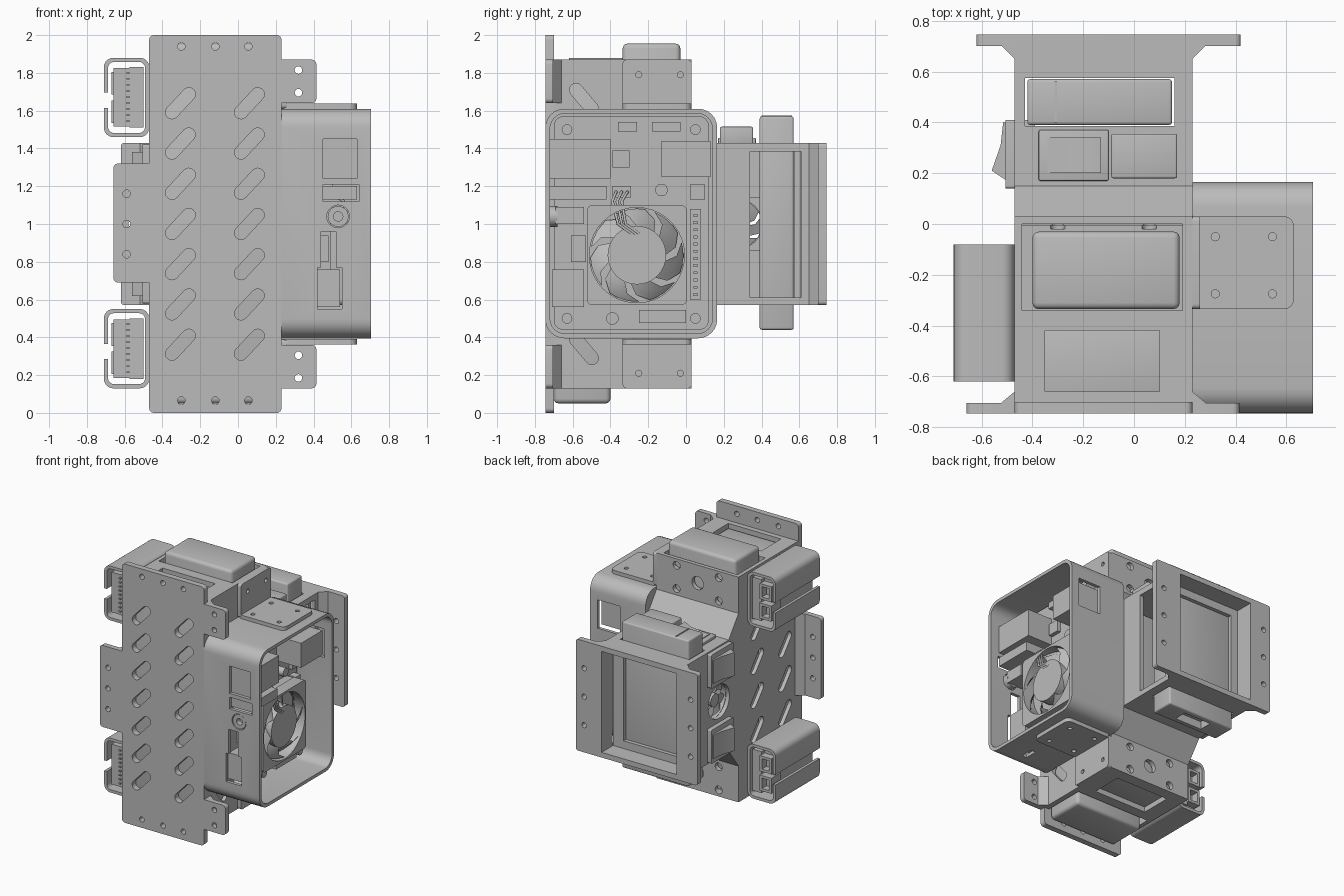
import bpy, bmesh
from math import sin, cos, pi, radians
from mathutils import Vector

cube = bpy.data.objects.get("Cube")
if cube:
    bpy.data.objects.remove(cube, do_unlink=True)

grey = bpy.data.materials.new("plain grey")
grey.use_nodes = True
grey.diffuse_color = (.5, .5, .5, 1)
grey.node_tree.nodes["Principled BSDF"].inputs["Base Color"].default_value = (.5, .5, .5, 1)
parts = []


# Outlines in a plane
def disc(a, b, r, n=24):
    return [(a + r * cos(2 * pi * i / n), b + r * sin(2 * pi * i / n)) for i in range(n)]


def rect(a0, b0, a1, b1, r=0, n=6):
    if not r:
        return [(a0, b0), (a1, b0), (a1, b1), (a0, b1)]
    corners = [(a1 - r, b1 - r), (a0 + r, b1 - r), (a0 + r, b0 + r), (a1 - r, b0 + r)]
    return [(a + r * cos((k + i / n) * pi / 2), b + r * sin((k + i / n) * pi / 2))
            for k, (a, b) in enumerate(corners) for i in range(n + 1)]


def slot(a, b, length, r, angle, n=8):
    t, h = radians(angle), length / 2 - r
    pts = []
    for side in (0, pi):
        ca, cb = a + h * cos(t + side), b + h * sin(t + side)
        pts += [(ca + r * cos(t + side + pi * (i / n - .5)),
                 cb + r * sin(t + side + pi * (i / n - .5))) for i in range(n + 1)]
    return pts


# Solids: an outline pushed along one axis
def place(axis, p, d):
    return {"x": (d, *p), "y": (p[0], d, p[1]), "z": (*p, d)}[axis]


def finish(name, bm):
    bmesh.ops.recalc_face_normals(bm, faces=bm.faces)
    mesh = bpy.data.meshes.new(name)
    bm.to_mesh(mesh)
    bm.free()
    ob = bpy.data.objects.new(name, mesh)
    bpy.context.collection.objects.link(ob)
    return ob


def prism(name, axis, pts, lo, hi):
    bm = bmesh.new()
    a = [bm.verts.new(place(axis, p, lo)) for p in pts]
    b = [bm.verts.new(place(axis, p, hi)) for p in pts]
    bm.faces.new(a)
    bm.faces.new(b)
    for i in range(len(a)):
        j = (i + 1) % len(a)
        bm.faces.new((a[i], a[j], b[j], b[i]))
    return finish(name, bm)


def apply(ob, mod):
    bpy.context.view_layer.objects.active = ob
    bpy.ops.object.modifier_apply(modifier=mod.name)


def part(name, axis, pts, lo, hi, cuts=(), bevel=0):
    ob = prism(name, axis, pts, lo, hi)
    ob.data.materials.append(grey)
    if bevel:
        mod = ob.modifiers.new("bevel", "BEVEL")
        mod.width, mod.segments = bevel, 3
        apply(ob, mod)
    for cut in cuts:
        tool = prism("cutter", *cut)
        tool.hide_render = True
        mod = ob.modifiers.new("cut", "BOOLEAN")
        mod.operation, mod.solver, mod.object = "DIFFERENCE", "EXACT", tool
        apply(ob, mod)
        bpy.data.objects.remove(tool, do_unlink=True)
    parts.append(ob)
    return ob


def fan(name, y, z, x0, x1, r, hub):
    part(name + "_frame", "x", rect(y - r, z - r, y + r, z + r, r * .12), x0, x1,
         [("x", disc(y, z, r * .95, 40), x0 - .1, x1 + .1)])
    part(name + "_hub", "x", disc(y, z, hub, 32), x0, x1 - .005)
    bm = bmesh.new()
    for k in range(7):
        rows = []
        for i in range(5):
            t = 2 * pi * k / 7 + i * .17
            x = x0 + .01 + (x1 - x0 - .02) * i / 4
            rows.append([bm.verts.new((x, y + q * cos(t + s), z + q * sin(t + s)))
                         for q, s in ((hub * .97, 0), ((hub + r) / 2, .2), (r * .93, .5))])
        for u, v in zip(rows, rows[1:]):
            for i in range(2):
                bm.faces.new((u[i], u[i + 1], v[i + 1], v[i]))
    ob = finish(name + "_blades", bm)
    ob.data.materials.append(grey)
    parts.append(ob)


# Hollow main body with the narrower rear extension
half = [(-.7, 1.87), (.03, 1.87), (.03, 1.59), (.15, 1.43), (.72, 1.43)]
inner = [(-.8, 1.83), (-.005, 1.83), (-.005, 1.57), (.13, 1.39), (.8, 1.39)]
mirror = lambda pts: pts + [(y, 2 - z) for y, z in reversed(pts)]
cuts = [("x", mirror(inner), -.44, .2),
        ("z", rect(-.44, -.34, .19, 0), 1.8, 1.9), ("z", rect(-.35, -.66, .1, -.42), 1.8, 1.9),
        ("z", rect(-.44, -.72, .19, -.38), .1, .2), ("z", rect(-.35, -.3, .1, -.06), .1, .2),
        ("z", rect(-.43, .385, .16, .575), .5, 1.5),
        ("x", rect(.34, .61, .61, 1.385), .15, .3), ("x", disc(.27, 1, .13), -.5, -.4)]
for z in (.27, 1.73):
    cuts.append(("y", disc(-.12, z, .05), -.02, .1))
    cuts += [("y", disc(-.12 + i, z + j, .03, 16), -.02, .1) for i in (-.18, .18) for j in (-.09, .09)]
for y in (-.54, -.2):
    cuts += [("x", slot(y, .34 + .264 * i, .2, .035, -50), -.6, .4) for i in range(6)]
part("body_shell", "x", mirror(half), -.47, .23, cuts)

# Front plate with slanted slots and screw holes
cuts = [("y", slot(x, 1 + .213 * i, .2, .035, 47), -.8, -.6) for x in (-.305, .06) for i in range(-3, 4)]
cuts += [("y", disc(x, z, .02, 16), -.8, -.6) for x in (-.3, -.12, .055) for z in (.065, 1.94)]
part("front_plate", "y", rect(-.47, 0, .23, 2, .025), -.745, -.7, cuts)
for z in (.245, 1.755):
    part("right_tab", "y", rect(.2, z - .115, .415, z + .115, .025), -.745, -.705,
         [("y", disc(.32, z + d, .02, 16), -.8, -.6) for d in (-.06, .06)])
    part("tab_gusset", "z", [(.22, -.66), (.23, -.66), (.29, -.71), (.22, -.71)], z - .115, z + .115)
part("left_tab", "y", rect(-.66, .69, -.45, 1.32, .025), -.745, -.705,
     [("y", disc(-.59, 1 + d, .02, 16), -.8, -.6) for d in (-.16, 0, .16)])
part("left_tab_gusset", "z", [(-.46, -.66), (-.47, -.66), (-.53, -.71), (-.46, -.71)], .69, 1.32)

# Rear flange around the display recess
part("rear_flange", "y", rect(-.62, .57, .42, 1.43, .02), .7, .745,
     [("y", rect(-.44, .61, .2, 1.39), .6, .8)]
     + [("y", disc(x, 1 + d, .02, 16), .6, .8) for x in (-.56, .35) for d in (-.22, 0, .22)])
for edge, out in ((-.47, -1), (.23, 1)):
    part("flange_gusset", "z", [(edge - out * .02, .65), (edge, .65), (edge + out * .06, .71),
                                (edge - out * .02, .71)], .57, 1.43)
part("screen_frame", "y", rect(-.44, .61, .2, 1.39), .575, .605,
     [("y", rect(-.38, .67, .11, 1.33), .5, .7)])
part("display_bar", "z", rect(-.42, .39, .15, .57), .44, 1.57,
     [("z", rect(-.25, .43, -.02, .53), .4, .5)], .012)
part("display_bar_lip", "z", rect(-.312, .4, -.304, .56), 1.56, 1.575)

# Battery packs, one reaching up and one reaching down
part("upper_battery", "z", rect(-.4, -.335, .18, -.03), .17, 1.955, bevel=.025)
part("lower_battery", "z", rect(-.4, -.7, .18, -.4), .05, 1.82, bevel=.025)

# Switches on the extension
part("top_block", "z", rect(-.09, .18, .17, .355), 1.42, 1.515, bevel=.008)
part("top_switch_base", "z", rect(-.375, .17, -.1, .37), 1.42, 1.455, bevel=.006)
part("top_switch_rocker", "y", [(-.34, 1.45), (-.13, 1.45), (-.13, 1.5), (-.18, 1.475), (-.34, 1.46)], .2, .34)
for z in (.71, 1.29):
    part("side_switch_base", "x", rect(.14, z - .13, .41, z + .13, .01), -.505, -.46)
    part("side_switch_rocker", "z", [(-.5, .4), (-.515, .4), (-.525, .31), (-.56, .21), (-.5, .17)],
         z - .09, z + .09)
fan("side_fan", .27, 1, -.435, -.39, .14, .05)

# Computer housing, open to the right
part("computer_housing", "x", rect(-.745, .395, .165, 1.61, .1), .23, .705, [
    ("x", rect(-.72, .42, .14, 1.585, .08), .25, .8),
    ("y", rect(.45, 1.24, .63, 1.45), -.8, -.7), ("y", rect(.45, 1.12, .64, 1.21), -.8, -.7),
    ("y", disc(.53, 1.04, .06), -.8, -.7), ("y", rect(.44, .7, .52, .96), -.8, -.7),
    ("y", rect(.42, .55, .55, .77), -.8, -.7), ("y", rect(.45, 1.23, .64, 1.45), .1, .2),
    ("z", rect(.48, -.6, .52, -.5), .3, .45)])

# Corner brackets joining the housing to the body
for s in (-1, 1):
    zz = lambda d: sorted((1 + s * d, 1 + s * (d + .03)))
    part("bracket_foot", "z", rect(.23, -.335, .63, .03, .04), *zz(.608),
         [("z", disc(x, y, .016, 16), 0, 2) for x in (.32, .545) for y in (-.05, -.275)])
    lo, hi = sorted((1 + s * .61, 1 + s * .87))
    part("bracket_wall", "x", rect(-.335, lo, .03, hi, .02), .225, .26,
         [("x", disc(y, 1 + s * .79, .016, 16), 0, 1) for y in (-.25, -.03)])

# Circuit board with standoffs
part("circuit_board", "x", rect(-.7, .44, .12, 1.57, .05), .4, .42)
for y in (-.63, .05):
    for z in (.5, 1.5):
        part("standoff", "x", disc(y, z, .028, 16), .25, .5)
blocks = {
    "network_socket": (-.72, 1.24, -.4, 1.45, .63), "usb_socket": (-.72, 1.13, -.42, 1.2, .63),
    "display_socket": (-.71, .56, -.54, .76, .54), "small_socket": (-.61, .8, -.53, .94, .48),
    "power_socket": (-.69, 1, -.54, 1.09, .58), "rear_socket": (-.13, 1.25, .13, 1.44, .63),
    "chip": (-.39, 1.3, -.3, 1.39, .45), "pin_header": (.02, .6, .08, 1.08, .48),
    "lower_header": (-.25, .475, 0, .545, .5), "fan_plug": (-.39, 1.14, -.29, 1.2, .47),
    "top_plug": (-.36, 1.49, -.26, 1.54, .48), "wide_plug": (-.18, 1.49, -.03, 1.54, .48),
    "button": (.02, 1.13, .1, 1.21, .45), "heat_sink": (-.51, .58, -.01, 1.09, .49)}
for name, (y0, z0, y1, z1, top) in blocks.items():
    part(name, "x", rect(y0, z0, y1, z1), .41, top)
for y, z in ((-.13, 1.18), (-.39, .5)):
    part("capacitor", "x", disc(y, z, .033), .41, .5)
part("power_jack_ring", "y", disc(.53, 1.04, .055), -.74, -.68, [("y", disc(.53, 1.04, .025), -.8, -.7)])
for i in range(12):
    part("header_pin", "x", rect(.04, .62 + i * .038, .06, .635 + i * .038), .47, .51)
fan("cooling_fan", -.26, .835, .49, .58, .265, .155)

# Fan wires
for k in range(3):
    curve = bpy.data.curves.new("fan_wire", "CURVE")
    curve.dimensions, curve.bevel_depth, curve.bevel_resolution = "3D", .008, 2
    line = curve.splines.new("POLY")
    path = [(.48, -.37 + k * .03, 1.17), (.56, -.39 + k * .025, 1.12), (.57, -.36 + k * .02, 1.0),
            (.57, -.29 + k * .02, .95)]
    line.points.add(len(path) - 1)
    for point, co in zip(line.points, path):
        point.co = (*co, 1)
    curve.materials.append(grey)
    bpy.context.collection.objects.link(bpy.data.objects.new("fan_wire", curve))

# Slotted port holders on the left side
for z in (.34, 1.67):
    part("port_holder", "y", rect(-.71, z - .21, -.47, z + .21, .05), -.62, -.08, [
        ("y", rect(-.688, z - .188, -.492, z + .188, .032), -.7, 0),
        ("y", rect(-.75, z - .055, -.68, z + .025), -.7, 0)])
    part("port_board", "y", rect(-.66, z - .155, -.56, z + .155), -.6, -.14)
    part("port_strip", "y", rect(-.575, z - .16, -.5, z + .16), -.6, -.1)
    for d in (-.075, .075):
        part("port", "y", rect(-.67, z + d - .06, -.57, z + d + .06), -.2, -.085,
             [("y", rect(-.65, z + d - .04, -.59, z + d + .04), -.15, 0)])
    for i in range(9):
        part("port_pin", "y", rect(-.59, z - .13 + i * .032, -.575, z - .12 + i * .032), -.615, -.59)

bpy.ops.object.select_all(action="DESELECT")
for ob in parts:
    ob.select_set(True)
bpy.context.view_layer.objects.active = parts[0]
bpy.ops.object.shade_smooth_by_angle(angle=radians(30))
